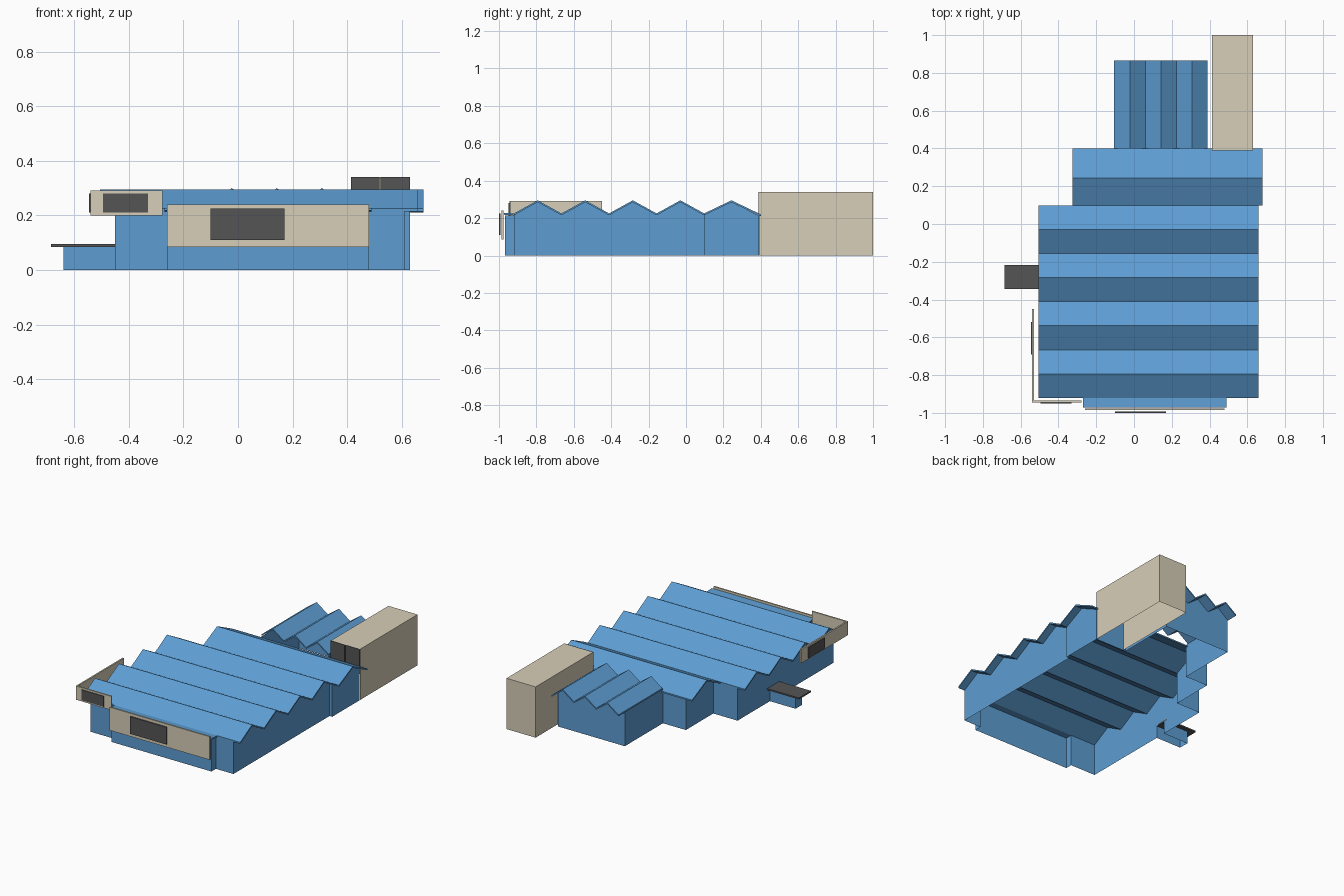
import bpy, bmesh

if "Cube" in bpy.data.objects:
    bpy.data.objects.remove(bpy.data.objects["Cube"])


def material(name, rgb):
    m = bpy.data.materials.new(name)
    m.diffuse_color = (*rgb, 1)
    m.use_nodes = True
    m.node_tree.nodes["Principled BSDF"].inputs["Base Color"].default_value = m.diffuse_color
    return m


BLUE = material("blue_cladding", (0.11, 0.34, 0.65))
BEIGE = material("beige_panel", (0.68, 0.62, 0.48))
DARK = material("dark_grey", (0.09, 0.09, 0.09))


def finish(name, bm, mat):
    bmesh.ops.remove_doubles(bm, verts=bm.verts, dist=1e-5)
    bmesh.ops.recalc_face_normals(bm, faces=bm.faces)
    me = bpy.data.meshes.new(name)
    bm.to_mesh(me)
    bm.free()
    me.materials.append(mat)
    ob = bpy.data.objects.new(name, me)
    bpy.context.collection.objects.link(ob)
    return ob


def box(name, x, y, z, mat):
    bm = bmesh.new()
    bmesh.ops.create_cube(bm, size=1)
    for v in bm.verts:
        for i, (a, b) in enumerate((x, y, z)):
            v.co[i] = a if v.co[i] < 0 else b
    return finish(name, bm, mat)


def wall(name, pts, mat=BLUE, z0=0):
    # upright sheet along a ground path, each point being x, y, top height
    bm = bmesh.new()
    for (ax, ay, az), (bx, by, bz) in zip(pts, pts[1:]):
        bm.faces.new([bm.verts.new(c) for c in
                      ((ax, ay, z0), (bx, by, z0), (bx, by, bz), (ax, ay, az))])
    return finish(name, bm, mat)


def roof(name, profile, span, along_x=True, t=0.01):
    # folded sheet: profile of (position, height), swept over the span
    bm = bmesh.new()
    loop = profile + [(p, z - t) for p, z in reversed(profile)]
    ends = []
    for s in span:
        ends.append([bm.verts.new((s, p, z) if along_x else (p, s, z)) for p, z in loop])
    n, k = len(loop), len(profile)
    for i in range(n):
        j = (i + 1) % n
        bm.faces.new((ends[0][i], ends[0][j], ends[1][j], ends[1][i]))
    for e in ends:
        for i in range(k - 1):
            bm.faces.new((e[i], e[i + 1], e[n - 2 - i], e[n - 1 - i]))
    return finish(name, bm, BLUE)


EAVE, RIDGE, T = 0.225, 0.295, 0.01

# main hall roof: four equal folds
step = (0.097 + 0.92) / 8
folds = [(-0.92 + i * step, RIDGE if i % 2 else EAVE) for i in range(9)]
roof("main_roof", folds, (-0.505, 0.66))
roof("back_hall_roof", [(0.097, EAVE), (0.243, RIDGE), (0.40, 0.22)], (-0.325, 0.68))
roof("front_bay_roof", [(-0.972, 0.228), (-0.92, EAVE)], (-0.27, 0.49))

# rear wing roof: three folds running front to back
step = 0.495 / 6
wing = [(-0.105 + i * step, 0.30 if i % 2 else 0.24) for i in range(7)]
roof("rear_wing_roof", wing, (0.40, 0.865), along_x=False)

# walls follow the underside of the folds
low = EAVE - T
side = [(y, z - T) for y, z in folds]
back = [(0.097, low), (0.243, RIDGE - T), (0.387, low)]
wall("main_right_wall", [(0.61, y, z) for y, z in side])
wall("back_hall_right_wall", [(0.61, 0.097, low)] + [(0.63, y, z) for y, z in back]
     + [(0.392, 0.387, low)])
wall("back_hall_left_wall", [(-0.45, 0.097, low)] + [(-0.27, y, z) for y, z in back]
     + [(-0.10, 0.387, low)])

# left wall, split around the side doorway
d0, d1, dh = -0.315, -0.245, 0.085
slope = (RIDGE - EAVE) / (folds[1][0] - folds[0][0])


def under(y):
    v = min(folds[::2], key=lambda f: abs(f[0] - y))[0]
    return low + abs(y - v) * slope


wall("main_left_wall_front", [(-0.45, y, z) for y, z in side if y < d0] + [(-0.45, d0, under(d0))])
wall("main_left_wall_over_door",
     [(-0.45, d0, under(d0))] + [(-0.45, y, z) for y, z in side if d0 < y < d1]
     + [(-0.45, d1, under(d1))], z0=dh)
wall("main_left_wall_back", [(-0.45, d1, under(d1))] + [(-0.45, y, z) for y, z in side if y > d1])
wall("front_wall", [(x, y, low) for x, y in (
    (-0.45, -0.92), (-0.26, -0.92), (-0.26, -0.967), (0.48, -0.967), (0.48, -0.92), (0.61, -0.92))])
wall("rear_wing_walls", [(-0.10, 0.387, 0.23)] + [(-0.10, 0.79, 0.23)]
     + [(x, 0.79, z - T) for x, z in wing[1:-1]] + [(0.396, 0.79, 0.23), (0.396, 0.387, 0.23)])

# side entrance with flat canopy
wall("entrance_walls", [(x, y, dh) for x, y in (
    (-0.45, d0), (-0.64, d0), (-0.64, d1), (-0.45, d1))])
box("entrance_canopy", (-0.685, -0.45), (-0.343, -0.217), (dh, 0.095), DARK)

# tall rear block: open underneath and at the front, dark panels above the roof
wall("rear_block_walls", [(x, y, 0.34) for x, y in (
    (0.414, 0.39), (0.414, 1.0), (0.63, 1.0), (0.63, 0.39))], BEIGE)
box("rear_block_top", (0.414, 0.63), (0.39, 1.0), (0.335, 0.34), BEIGE)
for i, x in enumerate(((0.414, 0.519), (0.523, 0.63))):
    box(f"rear_block_front_panel_{i + 1}", x, (0.388, 0.395), (0.22, 0.34), DARK)

# front fascia, corner fascia and their dark panels
box("front_fascia", (-0.26, 0.48), (-0.986, -0.976), (0.085, 0.24), BEIGE)
box("front_fascia_panel", (-0.10, 0.17), (-1.0, -0.992), (0.11, 0.225), DARK)
box("corner_fascia_front", (-0.54, -0.277), (-0.945, -0.935), (0.20, 0.292), BEIGE)
box("corner_fascia_side", (-0.54, -0.53), (-0.945, -0.45), (0.20, 0.292), BEIGE)
box("corner_front_panel", (-0.495, -0.33), (-0.95, -0.944), (0.21, 0.28), DARK)
box("corner_side_panel", (-0.546, -0.539), (-0.69, -0.52), (0.21, 0.28), DARK)
